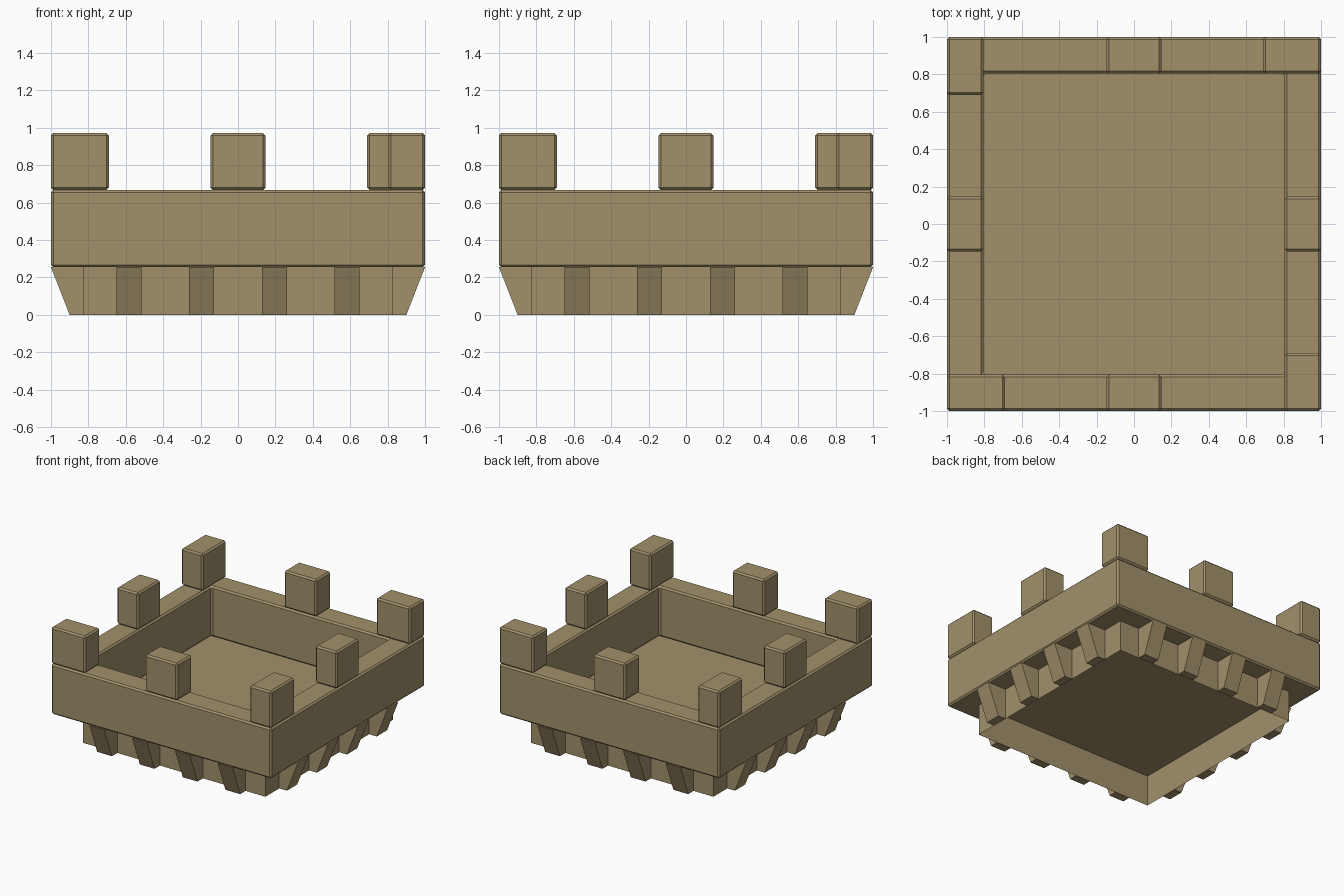
import bpy, bmesh, math
from mathutils import Matrix

if "Cube" in bpy.data.objects:
    bpy.data.objects.remove(bpy.data.objects["Cube"])

stone = bpy.data.materials.new("sandy_stone")
stone.diffuse_color = (0.36, 0.28, 0.145, 1)
stone.use_nodes = True
stone.node_tree.nodes["Principled BSDF"].inputs["Base Color"].default_value = stone.diffuse_color


def make(name, verts, faces, turn=0, bevel=0):
    """Mesh object, turned by quarter turns about z, with optional chamfer."""
    bm = bmesh.new()
    vs = [bm.verts.new(v) for v in verts]
    for f in faces:
        bm.faces.new([vs[i] for i in f])
    bmesh.ops.transform(bm, matrix=Matrix.Rotation(turn * math.pi / 2, 4, 'Z'), verts=bm.verts)
    me = bpy.data.meshes.new(name)
    bm.to_mesh(me)
    bm.free()
    me.materials.append(stone)
    ob = bpy.data.objects.new(name, me)
    bpy.context.collection.objects.link(ob)
    if bevel:
        m = ob.modifiers.new("chamfer", 'BEVEL')
        m.width, m.segments = bevel, 1
        m.limit_method, m.angle_limit = 'ANGLE', math.radians(30)
    return ob


def square(r, z):
    return [(-r, -r, z), (r, -r, z), (r, r, z), (-r, r, z)]


SIDES = [(i, (i + 1) % 4, (i + 1) % 4 + 4, i + 4) for i in range(4)]
BOX = SIDES + [(3, 2, 1, 0), (4, 5, 6, 7)]
FLOOR, TOP, OUT, IN, CORE = 0.255, 0.668, 1.0, 0.805, 0.83

# base under the floor, open at the bottom
make("base_and_floor", square(CORE, 0) + square(CORE, FLOOR), SIDES + [(4, 5, 6, 7)])

# square parapet ring with chamfered edges
verts = square(OUT, FLOOR) + square(OUT, TOP) + square(IN, FLOOR) + square(IN, TOP)
faces = []
for i in range(4):
    j = (i + 1) % 4
    faces += [(i, j, j + 4, i + 4),            # outside
              (j + 8, i + 8, i + 12, j + 12),  # inside
              (i + 4, j + 4, j + 12, i + 12),  # top
              (j, i, i + 8, j + 8)]            # underside
make("parapet_wall", verts, faces, bevel=0.013)

for side in range(4):
    # one corner and one middle merlon on each wall
    for label, x0, x1 in (("corner", -1.0, -0.69), ("middle", -0.147, 0.147)):
        v = [(x, y, z) for z in (TOP, 0.972)
             for x, y in ((x0, -OUT), (x1, -OUT), (x1, -IN), (x0, -IN))]
        make(f"{label}_merlon_{side}", v, BOX, side, 0.013)

    # four sloping corbels under each wall
    for n, x in enumerate((-0.583, -0.195, 0.195, 0.583)):
        a, b = x - 0.067, x + 0.067
        v = [(a, -0.9, 0), (b, -0.9, 0), (b, -CORE, 0), (a, -CORE, 0),
             (a, -OUT, FLOOR), (b, -OUT, FLOOR), (b, -CORE, FLOOR), (a, -CORE, FLOOR)]
        make(f"corbel_{side}_{n}", v, BOX, side)
